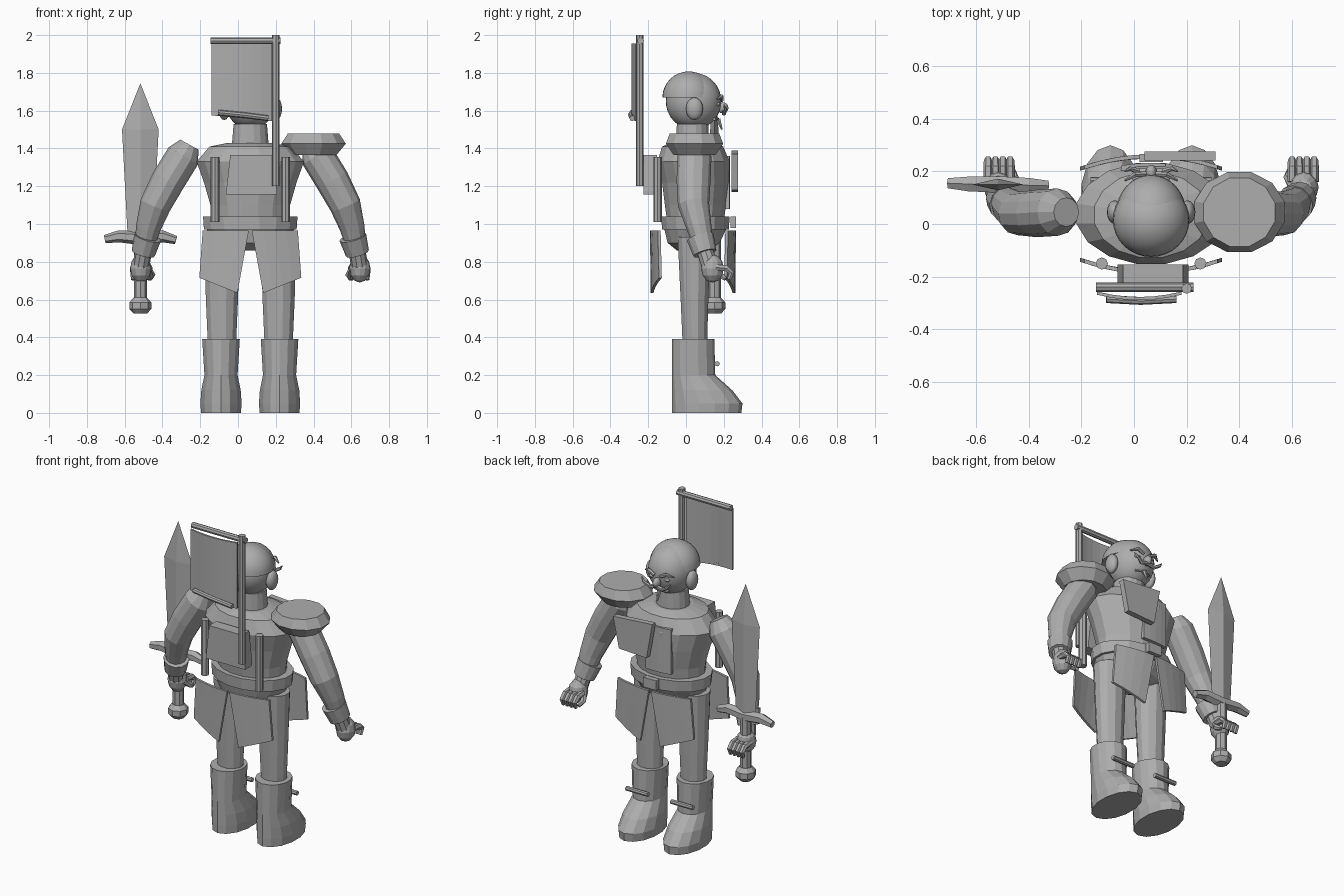
import bpy, bmesh, math
from mathutils import Vector

CX = 0.065  # body centre line
grey = bpy.data.materials.new("plain grey")
grey.diffuse_color = (0.42, 0.42, 0.42, 1)


def finish(name, bm, smooth=False):
    bmesh.ops.recalc_face_normals(bm, faces=bm.faces[:])
    me = bpy.data.meshes.new(name)
    bm.to_mesh(me)
    bm.free()
    me.materials.append(grey)
    for p in me.polygons:
        p.use_smooth = smooth
    ob = bpy.data.objects.new(name, me)
    bpy.context.collection.objects.link(ob)
    return ob


def skin(name, rings):
    bm = bmesh.new()
    loops = [[bm.verts.new(p) for p in r] for r in rings]
    n = len(loops[0])
    for a, b in zip(loops, loops[1:]):
        for i in range(n):
            j = (i + 1) % n
            bm.faces.new((a[i], a[j], b[j], b[i]))
    bm.faces.new(loops[0])
    bm.faces.new(loops[-1])
    return finish(name, bm)


def stack(name, x, rings, n=12):
    """Horizontal ellipses: (z, centre y, radius x, radius y)."""
    ts = [2 * math.pi * (i + 0.5) / n for i in range(n)]
    return skin(name, [[(x + rx * math.cos(t), cy + ry * math.sin(t), z) for t in ts]
                       for z, cy, rx, ry in rings])


def tube(name, pts, radii, n=8):
    """Round tube along a path."""
    pts = [Vector(p) for p in pts]
    if not isinstance(radii, (list, tuple)):
        radii = [radii] * len(pts)
    rings = []
    for k, p in enumerate(pts):
        d = pts[min(k + 1, len(pts) - 1)] - pts[max(k - 1, 0)]
        ref = Vector((0, 1, 0)) if abs(d.normalized().y) < 0.8 else Vector((0, 0, 1))
        u = d.cross(ref).normalized()
        v = d.normalized().cross(u)
        rings.append([p + radii[k] * (math.cos(t) * u + math.sin(t) * v)
                      for t in [2 * math.pi * i / n for i in range(n)]])
    return skin(name, rings)


def ball(name, c, r, seg=24, smooth=True):
    bm = bmesh.new()
    bmesh.ops.create_uvsphere(bm, u_segments=seg, v_segments=seg // 2, radius=1)
    for v in bm.verts:
        v.co = Vector((c[i] + r[i] * v.co[i] for i in range(3)))
    return finish(name, bm, smooth)


def plate(name, corners, y0, curve=0.0, thick=0.015, cx=CX, cols=4):
    """Curved plate from (x, z) corners: top left, top right, bottom right, bottom left."""
    tl, tr, br, bl = [Vector((x, 0, z)) for x, z in corners]
    bm = bmesh.new()
    grid = []
    for i in range(cols + 1):
        s = i / cols
        col = []
        for p in (tl.lerp(tr, s), bl.lerp(br, s)):
            y = y0 + curve * (p.x - cx) ** 2
            col.append([bm.verts.new((p.x, y + o, p.z)) for o in (-thick / 2, thick / 2)])
        grid.append(col)
    for a, b in zip(grid, grid[1:]):
        for q in ((a[0][0], b[0][0], b[1][0], a[1][0]), (a[0][1], b[0][1], b[1][1], a[1][1]),
                  (a[0][0], b[0][0], b[0][1], a[0][1]), (a[1][0], b[1][0], b[1][1], a[1][1])):
            bm.faces.new(q)
    for g in (grid[0], grid[-1]):
        bm.faces.new((g[0][0], g[0][1], g[1][1], g[1][0]))
    return finish(name, bm)


# Torso, belt, pelvis, neck
stack("torso", CX, [(1.03, 0.05, 0.21, 0.155), (1.1, 0.05, 0.215, 0.165), (1.22, 0.05, 0.25, 0.18),
                    (1.33, 0.04, 0.29, 0.195), (1.41, 0.035, 0.22, 0.165), (1.43, 0.03, 0.12, 0.11)], 16)
stack("belt", CX, [(0.97, 0.05, 0.25, 0.18), (1.04, 0.05, 0.255, 0.185)], 16)
stack("pelvis", CX, [(0.86, 0.04, 0.08, 0.09), (0.9, 0.04, 0.2, 0.14), (0.98, 0.05, 0.24, 0.17)], 16)
plate("buckle", [(0.02, 1.04), (0.11, 1.04), (0.11, 0.98), (0.02, 0.98)], 0.25, 0, 0.03)
stack("neck", CX, [(1.41, 0.035, 0.1, 0.09), (1.53, 0.035, 0.09, 0.085)], 16)

# Head and face
ball("head", (CX, 0.04, 1.65), (0.133, 0.147, 0.15), 32)
cap = ball("hair_cap", (CX, 0.015, 1.67), (0.145, 0.14, 0.138), 32)
bm = bmesh.new()
bm.from_mesh(cap.data)
bmesh.ops.bisect_plane(bm, geom=bm.verts[:] + bm.edges[:] + bm.faces[:], plane_co=(0, 0, 1.67),
                       plane_no=(0, 0, 1), clear_inner=True)
bmesh.ops.holes_fill(bm, edges=[e for e in bm.edges if e.is_boundary])
bm.to_mesh(cap.data)
bm.free()
bpy.context.view_layer.objects.active = cap
cap.select_set(True)
bpy.ops.object.shade_smooth_by_angle(angle=math.radians(50))
ball("nose", (CX, 0.195, 1.615), (0.022, 0.03, 0.03), 12)
tube("mouth", [(CX - 0.05, 0.15, 1.555), (CX, 0.168, 1.557), (CX + 0.05, 0.15, 1.555)], 0.008, 6)
tube("chin_beard", [(CX, 0.17, 1.555), (CX, 0.19, 1.5)], [0.014, 0.005], 6)

for s, side in ((-1, "left"), (1, "right")):
    def m(d, y, z):
        return (CX + s * d, y, z)
    ball(side + "_ear", m(0.138, 0.045, 1.61), (0.03, 0.045, 0.06), 16)
    tube(side + "_brow", [m(0.02, 0.19, 1.655), m(0.06, 0.188, 1.675), m(0.1, 0.165, 1.66)], [0.01, 0.012, 0.004], 6)
    ball(side + "_eye", m(0.05, 0.17, 1.635), (0.022, 0.012, 0.01), 10)
    tube(side + "_moustache", [m(0.0, 0.2, 1.595), m(0.045, 0.2, 1.585), m(0.08, 0.21, 1.605),
                               m(0.1, 0.2, 1.63)], [0.012, 0.012, 0.009, 0.003], 6)

    # Legs and boots
    stack(side + "_leg", CX + s * 0.15, [(0.36, 0.047, 0.077, 0.067), (0.6, 0.045, 0.088, 0.076),
                                         (0.93, 0.043, 0.098, 0.09)], 12)
    stack(side + "_boot", CX + s * 0.155, [(0, 0.11, 0.108, 0.183), (0.05, 0.112, 0.112, 0.187),
                                           (0.12, 0.085, 0.107, 0.16), (0.2, 0.04, 0.09, 0.115),
                                           (0.39, 0.038, 0.102, 0.112)], 14)
    tube(side + "_boot_bar", [m(0.08, 0.165, 0.26), m(0.23, 0.165, 0.26)], 0.014, 8)

    # Skirt plates, back and front
    pts = [(CX + s * d, z) for d, z in ((0.008, 0.965), (0.252, 0.965), (0.27, 0.715), (0.068, 0.635))]
    plate(side + "_back_skirt", pts, -0.183, 0.65)
    plate(side + "_front_skirt", pts, 0.257, -0.65)
    tube(side + "_back_rod", [m(0.187, -0.15, 1.01), m(0.187, -0.15, 1.355)], 0.023, 8)

    # Arms, cuffs and hands
    tube(side + "_arm", [m(0.322, 0.045, 1.42), m(0.355, 0.045, 1.36), m(0.435, 0.04, 1.23),
                         m(0.503, 0.04, 1.1), m(0.54, 0.07, 0.98), m(0.565, 0.1, 0.86)],
         [0.055, 0.09, 0.09, 0.083, 0.066, 0.05], 12)
    tube(side + "_cuff", [m(0.543, 0.075, 0.93), m(0.567, 0.1, 0.845)], [0.073, 0.063], 12)
    ball(side + "_hand", m(0.58, 0.14, 0.765), (0.056, 0.06, 0.075), 12, False)
    tube(side + "_wrist", [m(0.565, 0.1, 0.86), m(0.578, 0.125, 0.78)], 0.045, 10)
    for k in range(4):
        d = 0.535 + 0.028 * k
        tube(side + "_finger", [m(d, 0.16, 0.77), m(d, 0.215, 0.765), m(d, 0.242, 0.74), m(d, 0.228, 0.705)],
             [0.018, 0.018, 0.016, 0.012], 6)
    tube(side + "_thumb", [m(0.54, 0.14, 0.76), m(0.52, 0.18, 0.73), m(0.53, 0.21, 0.71)], [0.02, 0.018, 0.012], 6)

# Shoulder guard on one side
stack("shoulder_guard", 0.4, [(1.365, 0.045, 0.125, 0.115), (1.425, 0.045, 0.177, 0.157),
                              (1.48, 0.045, 0.14, 0.135)], 12)

# Chest plates
plate("upper_chest_plate", [(0.04, 1.39), (0.31, 1.37), (0.27, 1.18), (0.08, 1.17)], 0.258, 0, 0.035)
plate("lower_chest_plate", [(-0.05, 1.36), (0.12, 1.36), (0.12, 1.08), (-0.05, 1.08)], 0.222, -0.8, 0.02)

# Back pack
stack("pack", CX + 0.007, [(1.155, -0.19, 0.19, 0.05), (1.175, -0.19, 0.19, 0.05), (1.365, -0.19, 0.16, 0.05)], 4)

# Banner on a pole
tube("banner_pole", [(0.2, -0.245, 1.2), (0.2, -0.245, 2.0)], 0.02, 8)
tube("banner_crossbar", [(-0.145, -0.24, 1.97), (0.225, -0.24, 1.97)], 0.018, 8)
plate("banner", [(-0.14, 1.955), (0.18, 1.955), (0.18, 1.545), (-0.14, 1.575)], -0.283, 0.8, 0.012, 0.02, 6)
tube("banner_lower_rod", [(-0.105, -0.285, 1.59), (0.025, -0.292, 1.577), (0.16, -0.285, 1.56)], 0.015, 8)

# Sword
SX, SY = -0.517, 0.15
bm = bmesh.new()
edge = [bm.verts.new((SX + x, SY, z)) for x, z in
        ((-0.068, 0.95), (-0.097, 1.5), (0, 1.745), (0.097, 1.5), (0.068, 0.95))]
for o in (-0.022, 0.022):
    low, high = [bm.verts.new((SX, SY + o, z)) for z in (0.95, 1.5)]
    for f in ((edge[0], edge[1], high, low), (edge[1], edge[2], high),
              (edge[2], edge[3], high), (edge[3], edge[4], low, high)):
        bm.faces.new(f)
    bm.faces.new((edge[0], low, edge[4]))
finish("sword_blade", bm)
tube("sword_guard", [(-0.705, 0.155, 0.92), (-0.63, 0.152, 0.935), (SX, SY, 0.925), (-0.4, 0.147, 0.935),
                     (-0.328, 0.145, 0.915)], [0.022, 0.032, 0.036, 0.032, 0.022], 6)
tube("sword_handle", [(SX, SY, 0.92), (SX, SY, 0.57)], 0.034, 8)
tube("sword_pommel", [(SX, SY, 0.61), (SX, SY, 0.585), (SX, SY, 0.55), (SX, SY, 0.525)],
     [0.036, 0.058, 0.058, 0.035], 8)
